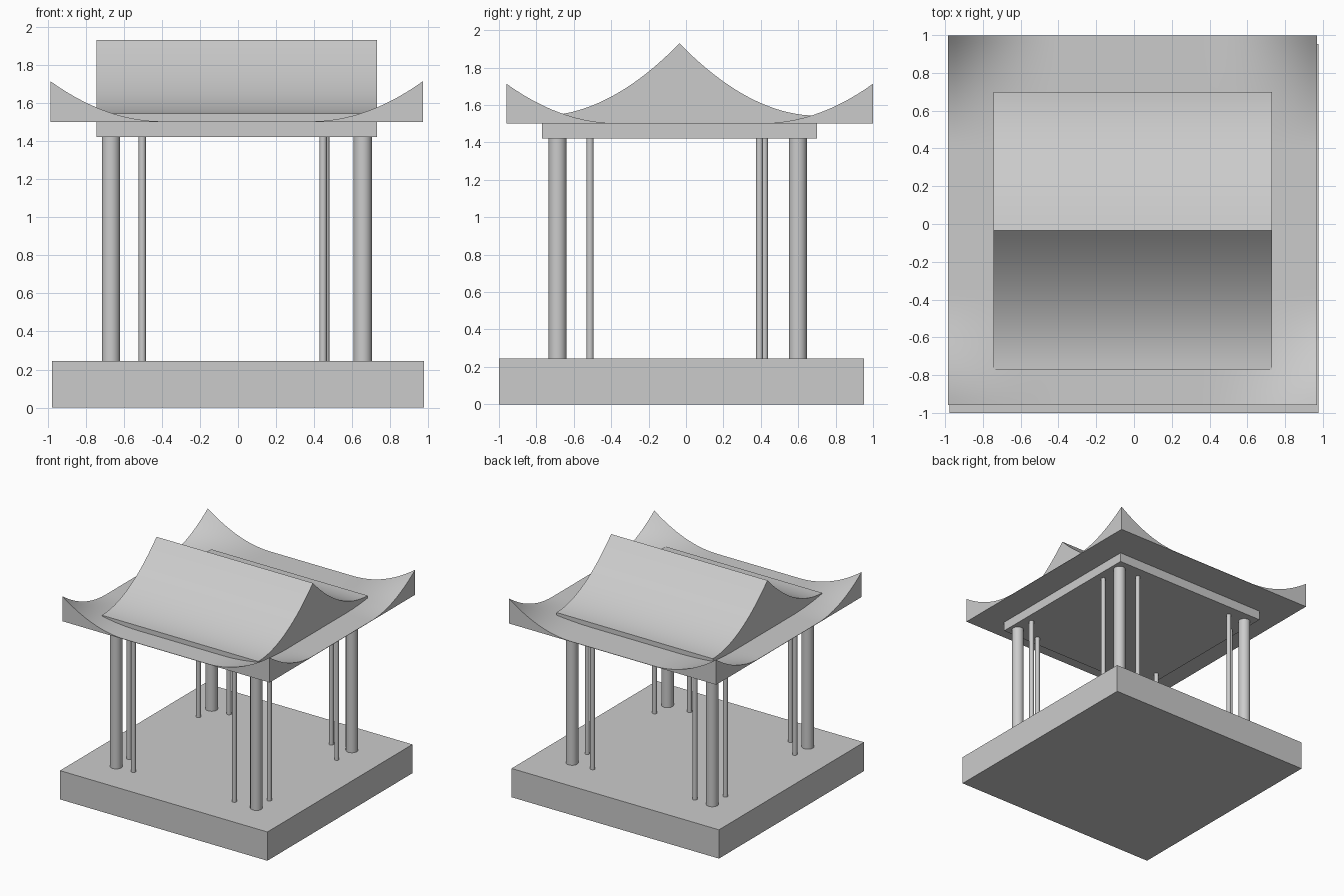
import bpy, bmesh, math

if "Cube" in bpy.data.objects:
    bpy.data.objects.remove(bpy.data.objects["Cube"])


def finish(name, bm, smooth=True):
    bmesh.ops.recalc_face_normals(bm, faces=bm.faces[:])
    mesh = bpy.data.meshes.new(name)
    bm.to_mesh(mesh)
    bm.free()
    obj = bpy.data.objects.new(name, mesh)
    bpy.context.collection.objects.link(obj)
    if smooth:
        bpy.ops.object.select_all(action='DESELECT')
        obj.select_set(True)
        bpy.context.view_layer.objects.active = obj
        bpy.ops.object.shade_smooth_by_angle(angle=math.radians(30))
    return obj


def box(name, x0, x1, y0, y1, z0, z1):
    bm = bmesh.new()
    bmesh.ops.create_cube(bm, size=1)
    bmesh.ops.scale(bm, vec=(x1 - x0, y1 - y0, z1 - z0), verts=bm.verts)
    bmesh.ops.translate(bm, vec=((x0 + x1) / 2, (y0 + y1) / 2, (z0 + z1) / 2), verts=bm.verts)
    return finish(name, bm, False)


def post(name, x, y, r, z0=0.245, z1=1.42):
    bm = bmesh.new()
    bmesh.ops.create_cone(bm, cap_ends=True, segments=32, radius1=r, radius2=r, depth=z1 - z0)
    bmesh.ops.translate(bm, vec=(x, y, (z0 + z1) / 2), verts=bm.verts)
    return finish(name, bm)


# Plinth and the beam slab under the eaves
box("base", -0.977, 0.977, -1.0, 0.952, 0, 0.245)
box("beam_slab", -0.743, 0.73, -0.77, 0.70, 1.42, 1.5)

# Each corner: one thick column and two thin posts beside it
corners = {
    "front_left": (-0.667, -0.687, -0.503, -0.513),
    "front_right": (0.655, -0.687, 0.447, -0.513),
    "back_left": (-0.667, 0.598, -0.503, 0.42),
    "back_right": (0.655, 0.598, 0.461, 0.393),
}
for side, (x, y, inner_x, inner_y) in corners.items():
    post(side + "_column", x, y, 0.048)
    post(side + "_thin_post_a", inner_x, y, 0.019)
    post(side + "_thin_post_b", x, inner_y, 0.019)


# Eaves: flat underside, top sweeping up at the four corners
def lift(t):
    return (max(0, abs(t) - 0.40) / 0.60) ** 2


bm = bmesh.new()
bmesh.ops.create_grid(bm, x_segments=48, y_segments=48, size=1)
for v in bm.verts:
    v.co.z = 1.503 + 0.21 * lift(v.co.x) * lift(v.co.y)
rim = [e for e in bm.edges if e.is_boundary]
new = bmesh.ops.extrude_edge_only(bm, edges=rim)["geom"]
for v in new:
    if isinstance(v, bmesh.types.BMVert):
        v.co.z = 1.5
bmesh.ops.holes_fill(bm, edges=[e for e in bm.edges if e.is_boundary], sides=0)
for v in bm.verts:
    v.co.x = v.co.x * 0.977 - 0.007
    v.co.y = v.co.y * 0.979 + 0.02
finish("eaves", bm)

# Gabled upper roof: concave profile swept along x
N, half, mid = 20, 0.735, -0.035
profile = [(mid - half, 1.5)]
for i in range(-N, N + 1):
    t = i / N
    profile.append((mid + half * t, 1.543 + 0.387 * (1 - abs(t)) ** 1.95))
profile.append((mid + half, 1.5))
bm = bmesh.new()
end = bm.faces.new([bm.verts.new((-0.743, y, z)) for y, z in profile])
geom = bmesh.ops.extrude_face_region(bm, geom=[end])["geom"]
for v in geom:
    if isinstance(v, bmesh.types.BMVert):
        v.co.x = 0.73
finish("upper_roof", bm)
